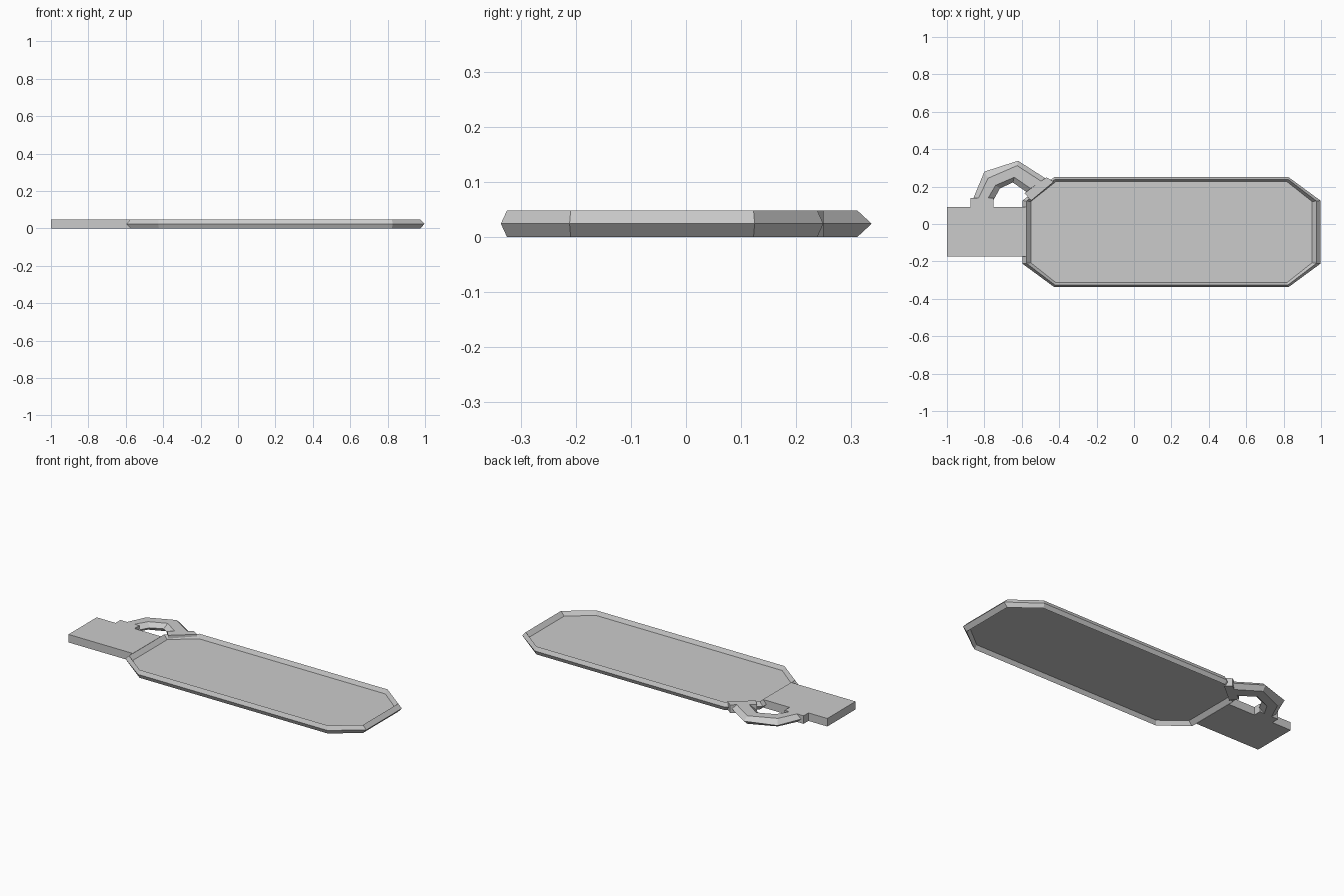
import bpy

H = 0.048      # full thickness
M = H / 2      # height of the mid plane

if "Cube" in bpy.data.objects:
    bpy.data.objects.remove(bpy.data.objects["Cube"], do_unlink=True)

grey = bpy.data.materials.new("plain_grey")
grey.use_nodes = True
grey.diffuse_color = (0.6, 0.6, 0.6, 1)
grey.node_tree.nodes["Principled BSDF"].inputs["Base Color"].default_value = (0.6, 0.6, 0.6, 1)


def make_object(name, verts, faces):
    mesh = bpy.data.meshes.new(name)
    mesh.from_pydata(verts, [], faces)
    mesh.materials.append(grey)
    bpy.context.collection.objects.link(bpy.data.objects.new(name, mesh))


def loft(name, rings, closed=False):
    """Skin quads between rings of points; cap the ends unless closed."""
    n, k = len(rings), len(rings[0])
    faces = []
    for i in range(n if closed else n - 1):
        a, b = i * k, (i + 1) % n * k
        for j in range(k):
            j2 = (j + 1) % k
            faces.append((a + j, a + j2, b + j2, b + j))
    if not closed:
        faces.append(tuple(reversed(range(k))))
        faces.append(tuple((n - 1) * k + j for j in range(k)))
    make_object(name, [p for r in rings for p in r], faces)


def slab(name, outline):
    """Full-height prism over a counter-clockwise outline."""
    loft(name, [[(x, y, z) for x, y in outline] for z in (0, H)])


def octagon(inset_x, inset_y, cut_x, cut_y, z):
    """Rectangle with its four corners cut off, counter-clockwise."""
    hx, hy = 0.797 - inset_x, 0.2935 - inset_y
    pts = []
    for sx, sy in ((1, 1), (-1, 1), (-1, -1), (1, -1)):
        pair = [(sx * hx, sy * (hy - cut_y)), (sx * (hx - cut_x), sy * hy)]
        pts += pair if sx * sy > 0 else pair[::-1]
    return [(x + 0.2, y - 0.0435, z) for x, y in pts]


# Rim: diamond-section frame around the recessed panel
outer = octagon(0, 0, 0.17, 0.125, M)
ridge = (0.022, 0.011, 0.152, 0.116)
inner = octagon(0.045, 0.023, 0.135, 0.107, M)
loft("rim", [outer, octagon(*ridge, H), inner, octagon(*ridge, 0)], closed=True)

# Recessed panel, level with the middle of the rim
make_object("panel", inner, [tuple(range(8))])

# End plate and the two small mounts that hold the loop
slab("end_plate", [(-1, -0.175), (-0.574, -0.175), (-0.574, 0.092), (-1, 0.092)])
slab("plate_mount", [(-0.875, 0.09), (-0.75, 0.09), (-0.75, 0.138), (-0.875, 0.138)])
slab("rim_mount", [(-0.585, 0.165), (-0.55, 0.125), (-0.43, 0.225), (-0.468, 0.25)])

# Loop: bevelled section; each station is outer edge, outer top, inner top, inner edge
stations = [
    [(-0.862, 0.13), (-0.835, 0.13), (-0.785, 0.13), (-0.75, 0.13)],
    [(-0.80, 0.28), (-0.78, 0.245), (-0.74, 0.207), (-0.717, 0.19)],
    [(-0.62, 0.338), (-0.625, 0.312), (-0.64, 0.25), (-0.648, 0.222)],
    [(-0.475, 0.245), (-0.495, 0.228), (-0.553, 0.19), (-0.57, 0.168)],
]
rings = []
for o, to, ti, i in stations:
    rings.append([(*o, M), (*to, H), (*ti, H), (*i, M), (*ti, 0), (*to, 0)])
loft("loop", rings)

# Consistent outward normals
import bmesh
for ob in bpy.context.collection.objects:
    if ob.type == 'MESH' and ob.name != "panel":
        bm = bmesh.new()
        bm.from_mesh(ob.data)
        bmesh.ops.recalc_face_normals(bm, faces=bm.faces)
        bm.to_mesh(ob.data)
        bm.free()
